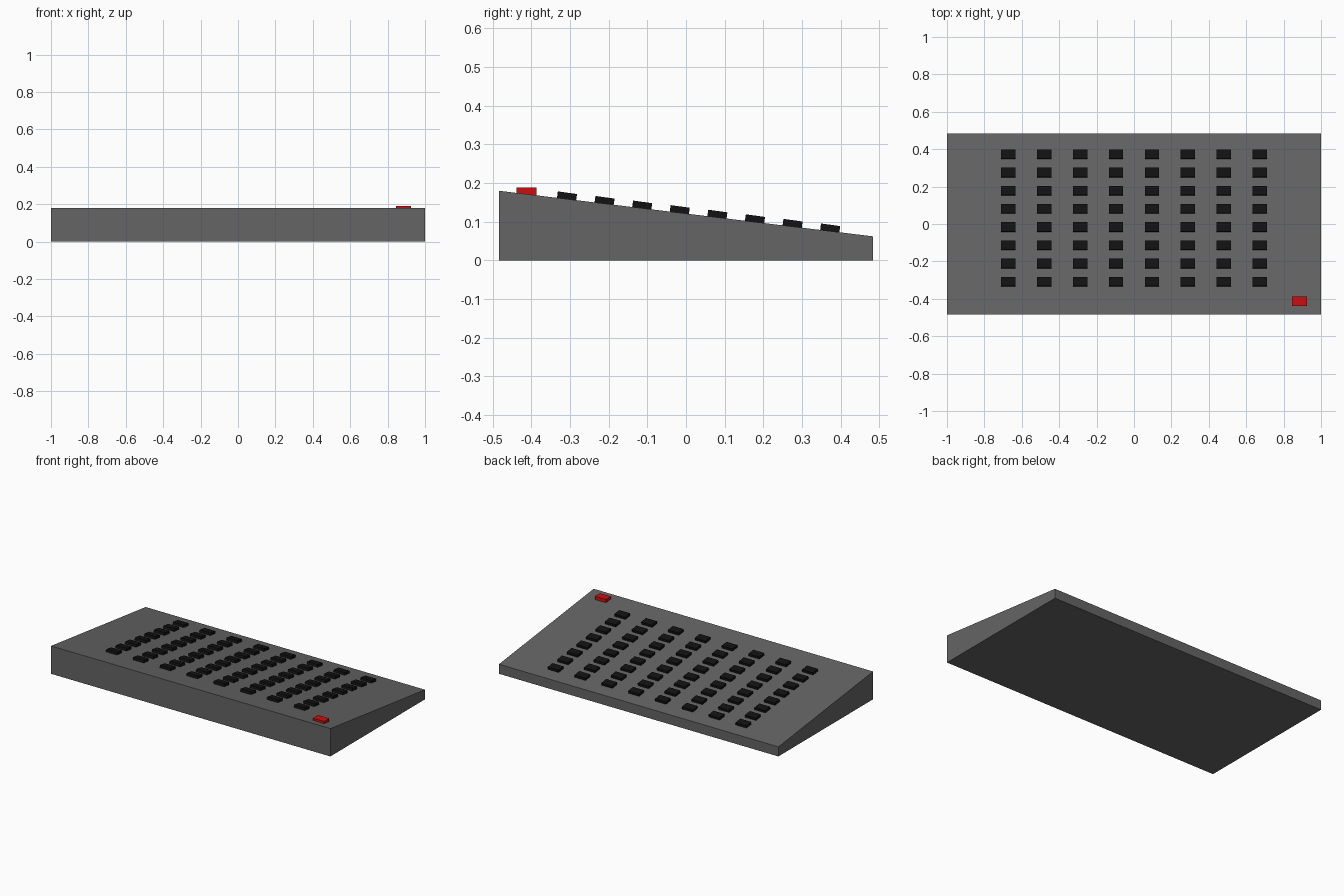
import bpy, bmesh, math
from mathutils import Matrix

if "Cube" in bpy.data.objects:
    bpy.data.objects.remove(bpy.data.objects["Cube"])

HALF_X, HALF_Y = 1.0, 0.484
FRONT_Z, BACK_Z = 0.18, 0.062
SLOPE = (BACK_Z - FRONT_Z) / (2 * HALF_Y)


def surface_z(y):
    return FRONT_Z + SLOPE * (y + HALF_Y)


def make_object(name, bm, color):
    bmesh.ops.recalc_face_normals(bm, faces=bm.faces)
    mesh = bpy.data.meshes.new(name)
    bm.to_mesh(mesh)
    bm.free()
    mat = bpy.data.materials.new(name + "_material")
    mat.diffuse_color = color
    mat.use_nodes = True
    mat.node_tree.nodes["Principled BSDF"].inputs["Base Color"].default_value = mat.diffuse_color
    mesh.materials.append(mat)
    obj = bpy.data.objects.new(name, mesh)
    bpy.context.collection.objects.link(obj)
    return obj


def add_box(bm, center, size, tilt=0.0):
    matrix = (Matrix.Translation(center) @ Matrix.Rotation(tilt, 4, 'X')
              @ Matrix.Diagonal((*size, 1)))
    bmesh.ops.create_cube(bm, size=1, matrix=matrix)


# Wedge-shaped console body: side profile extruded across x
bm = bmesh.new()
profile = [(-HALF_Y, 0), (HALF_Y, 0), (HALF_Y, BACK_Z), (-HALF_Y, FRONT_Z)]
face = bm.faces.new([bm.verts.new((-HALF_X, y, z)) for y, z in profile])
side = bmesh.ops.extrude_face_region(bm, geom=[face])["geom"]
bmesh.ops.translate(bm, vec=(2 * HALF_X, 0, 0),
                    verts=[v for v in side if isinstance(v, bmesh.types.BMVert)])
make_object("console_body", bm, (0.13, 0.13, 0.13, 1))

# 8 x 8 grid of black keys lying on the slope
bm = bmesh.new()
for col in range(8):
    for row in range(8):
        x = (col - 3.5) * 0.192
        y = -0.308 + row * 0.0973
        add_box(bm, (x, y, surface_z(y) + 0.008), (0.077, 0.05, 0.017),
                math.atan(SLOPE) * 1.15)
make_object("keys", bm, (0.006, 0.006, 0.006, 1))

# Level red button at the front right corner
bm = bmesh.new()
add_box(bm, (0.884, -0.413, 0.178), (0.08, 0.052, 0.022))
make_object("red_button", bm, (0.6, 0.005, 0.005, 1))
